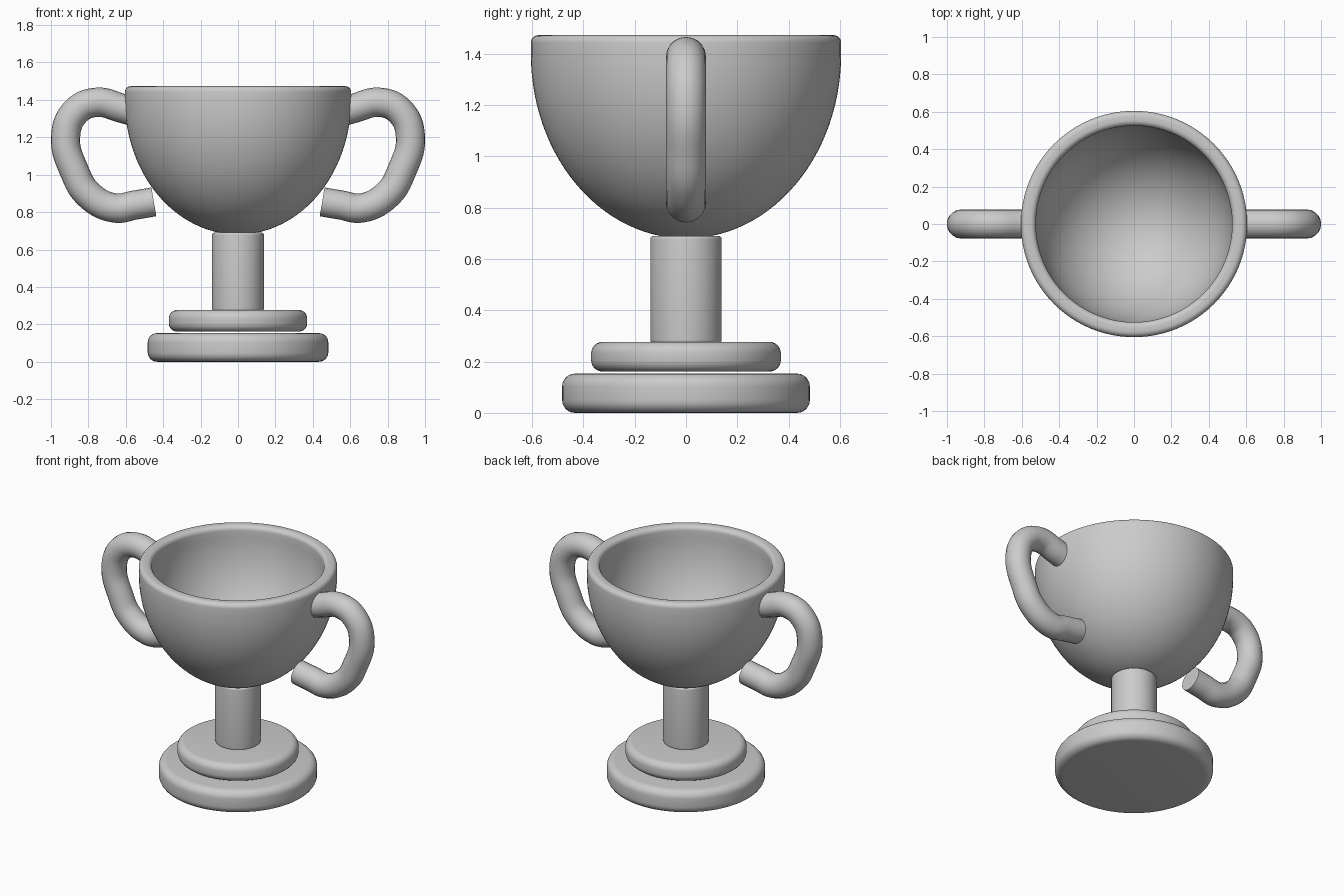
import bpy, bmesh, math

if "Cube" in bpy.data.objects:
    bpy.data.objects.remove(bpy.data.objects["Cube"])

def smooth(obj):
    bpy.ops.object.select_all(action='DESELECT')
    bpy.context.view_layer.objects.active = obj
    obj.select_set(True)
    bpy.ops.object.shade_smooth_by_angle(angle=math.radians(40))

def disc(name, radius, z0, z1, bevel):
    bpy.ops.mesh.primitive_cylinder_add(vertices=96, radius=radius, depth=z1 - z0,
                                        location=(0, 0, (z0 + z1) / 2))
    obj = bpy.context.object
    obj.name = name
    mod = obj.modifiers.new("rounded_edges", 'BEVEL')
    mod.width, mod.segments = bevel, 6
    mod.limit_method, mod.angle_limit = 'ANGLE', math.radians(40)
    bpy.ops.object.modifier_apply(modifier=mod.name)
    smooth(obj)

def lathe(name, profile, steps=96):
    bm = bmesh.new()
    vs = [bm.verts.new((r, 0, z)) for r, z in profile]
    es = [bm.edges.new(p) for p in zip(vs, vs[1:])]
    bmesh.ops.spin(bm, geom=vs + es, cent=(0, 0, 0), axis=(0, 0, 1),
                   angle=math.tau, steps=steps, use_duplicate=False)
    bmesh.ops.remove_doubles(bm, verts=bm.verts, dist=1e-5)
    bmesh.ops.recalc_face_normals(bm, faces=bm.faces)
    mesh = bpy.data.meshes.new(name)
    bm.to_mesh(mesh)
    bm.free()
    obj = bpy.data.objects.new(name, mesh)
    bpy.context.collection.objects.link(obj)
    smooth(obj)

def quarter_ellipse(r, depth, zc, n=28):
    return [(r * math.sin(math.pi / 2 * i / n), zc - depth * math.cos(math.pi / 2 * i / n))
            for i in range(n + 1)]

def corner(r, z, rad, start, n=6):
    return [(r + rad * math.cos(start + math.pi / 2 * i / n),
             z + rad * math.sin(start + math.pi / 2 * i / n)) for i in range(n + 1)]

# Two-step base and stem
disc("base_lower", 0.483, 0.0, 0.153, 0.05)
disc("base_upper", 0.37, 0.161, 0.277, 0.045)
disc("stem", 0.139, 0.272, 0.69, 0.012)

# Hollow bowl with rounded rim
outer = quarter_ellipse(0.605, 0.72, 1.4)
rim = corner(0.575, 1.443, 0.03, 0) + corner(0.555, 1.443, 0.03, math.pi / 2)
inner = quarter_ellipse(0.525, 0.64, 1.4)[::-1]
lathe("bowl", outer + rim + inner)

# Handles: round tube swept along a mirrored curve
path = [(0.55, 1.335), (0.62, 1.355), (0.76, 1.387), (0.87, 1.335), (0.922, 1.2),
        (0.875, 1.02), (0.80, 0.895), (0.66, 0.822), (0.55, 0.838), (0.45, 0.855)]
for side, sx in (("right", 1), ("left", -1)):
    cu = bpy.data.curves.new("handle_" + side, 'CURVE')
    cu.dimensions = '3D'
    cu.bevel_depth, cu.bevel_resolution = 0.078, 8
    cu.use_fill_caps = True
    cu.resolution_u = 10
    sp = cu.splines.new('BEZIER')
    sp.bezier_points.add(len(path) - 1)
    for bp, (x, z) in zip(sp.bezier_points, path):
        bp.co = (sx * x, 0, z)
        bp.handle_left_type = bp.handle_right_type = 'AUTO'
    obj = bpy.data.objects.new("handle_" + side, cu)
    bpy.context.collection.objects.link(obj)
    bpy.ops.object.select_all(action='DESELECT')
    bpy.context.view_layer.objects.active = obj
    obj.select_set(True)
    bpy.ops.object.convert(target='MESH')
    obj = bpy.context.object
    # Weld caps to the tube
    bm = bmesh.new()
    bm.from_mesh(obj.data)
    bmesh.ops.remove_doubles(bm, verts=bm.verts, dist=1e-5)
    bmesh.ops.recalc_face_normals(bm, faces=bm.faces)
    bm.to_mesh(obj.data)
    bm.free()
    smooth(obj)
